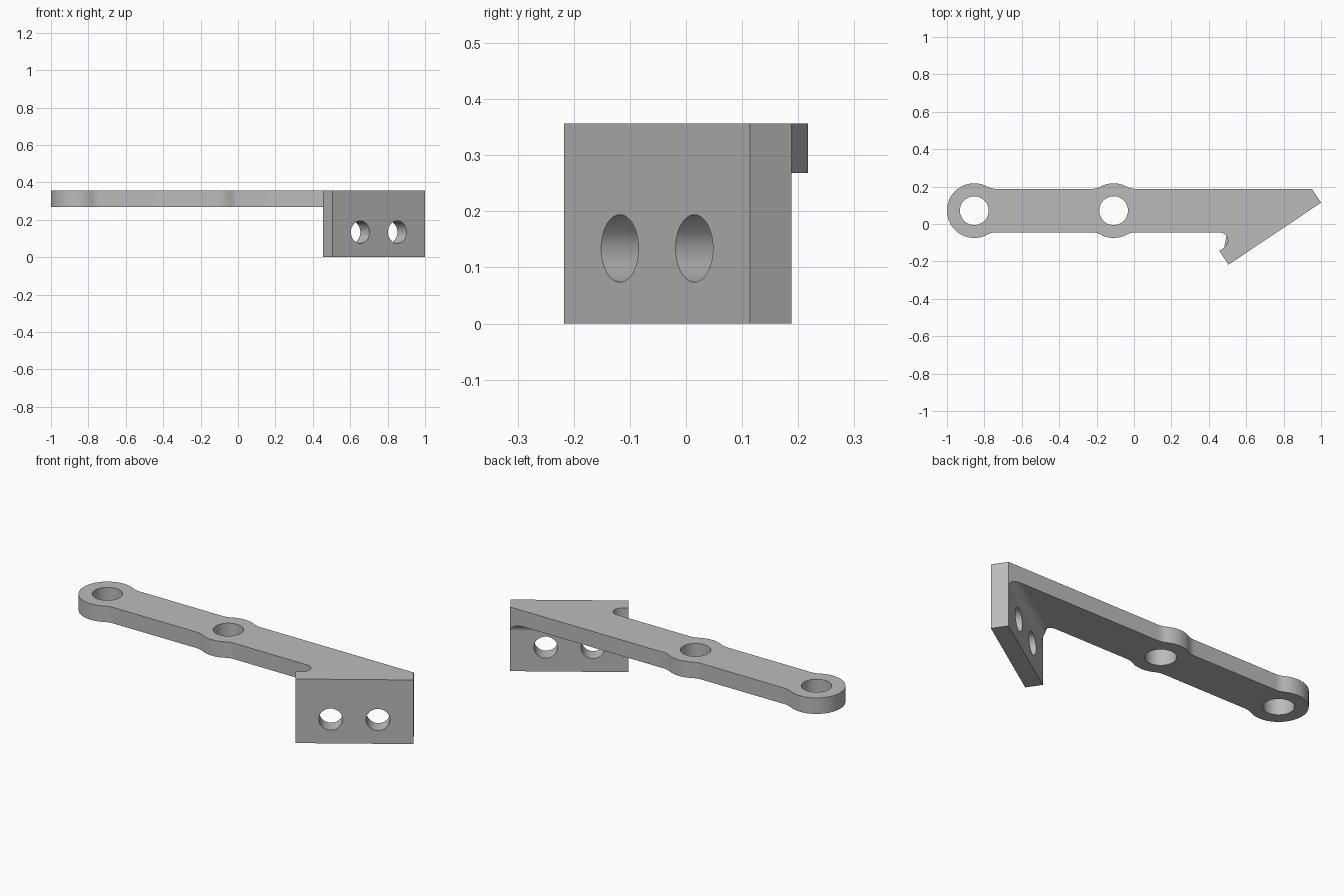
import bpy, bmesh
from math import radians, degrees, sin, cos, sqrt, atan2
from mathutils import Vector, Matrix

if "Cube" in bpy.data.objects:
    bpy.data.objects.remove(bpy.data.objects["Cube"], do_unlink=True)

TOP, UNDER = 0.357, 0.268            # arm top and underside heights
MID, HALF = 0.0715, 0.1165           # arm centre line and half width
EYE_R, HOLE_R, NECK_R = 0.146, 0.077, 0.1
EYES = (-0.854, -0.109)
BACK = Vector((0.4555, -0.1435, 0))  # back lower corner of the mounting plate
LENGTH, THICK, FILLET = 0.596, 0.089, 0.044
ALONG = Vector((0.495, 0.3315, 0)).normalized()
NORMAL = Vector((-ALONG.y, ALONG.x, 0))

grey = bpy.data.materials.new("plain grey")
grey.use_nodes = True
grey.diffuse_color = (0.5, 0.5, 0.5, 1)
grey.node_tree.nodes["Principled BSDF"].inputs["Base Color"].default_value = (0.5, 0.5, 0.5, 1)


def plate_point(t, d=0.0, z=0.0):
    p = BACK + ALONG * t + NORMAL * d
    return Vector((p.x, p.y, z))


def arc(cx, cy, r, start, end, n=12):
    angles = [radians(start + (end - start) * i / n) for i in range(n + 1)]
    return [(cx + r * cos(a), cy + r * sin(a)) for a in angles]


def loft(name, first, second):
    """Closed solid between two matching loops of points."""
    bm = bmesh.new()
    a = [bm.verts.new(p) for p in first]
    b = [bm.verts.new(p) for p in second]
    bm.faces.new(a)
    bm.faces.new(b)
    for i in range(len(a)):
        j = (i + 1) % len(a)
        bm.faces.new((a[i], a[j], b[j], b[i]))
    bmesh.ops.recalc_face_normals(bm, faces=bm.faces)
    mesh = bpy.data.meshes.new(name)
    bm.to_mesh(mesh)
    bm.free()
    mesh.materials.append(grey)
    ob = bpy.data.objects.new(name, mesh)
    bpy.context.collection.objects.link(ob)
    return ob


def prism(name, outline, low, high):
    return loft(name, [(p[0], p[1], low) for p in outline], [(p[0], p[1], high) for p in outline])


def combine(target, tool, operation):
    mod = target.modifiers.new(operation.lower(), "BOOLEAN")
    mod.operation, mod.solver, mod.object = operation, "EXACT", tool
    bpy.context.view_layer.objects.active = target
    bpy.ops.object.modifier_apply(modifier=mod.name)
    bpy.data.objects.remove(tool, do_unlink=True)


def drill(target, centre, axis, radius):
    cutter = prism("hole_cutter", arc(0, 0, radius, 0, 352.5, 47), -0.2, 0.2)
    turn = axis.to_track_quat("Z", "Y").to_matrix().to_4x4()
    cutter.data.transform(Matrix.Translation(centre) @ turn)
    cutter.hide_render = True
    combine(target, cutter, "DIFFERENCE")


# Arm outline: rounded eye, second boss, notch, and an end sunk in the plate
rise = HALF + NECK_R
reach = sqrt((EYE_R + NECK_R) ** 2 - rise ** 2)
lean = degrees(atan2(rise, reach))


def mirrored(points):
    return [(x, 2 * MID - y) for x, y in reversed(points)]


def right_neck(cx):
    return arc(cx + reach, MID + rise, NECK_R, -90, lean - 180, 8)


eye, boss = EYES
left_neck = arc(boss - reach, MID + rise, NECK_R, -lean, -90, 8)
boss_top = right_neck(boss) + arc(boss, MID, EYE_R, lean, 180 - lean, 16)[1:-1] + left_neck
eye_end = right_neck(eye) + arc(eye, MID, EYE_R, lean, 360 - lean, 48)[1:-1] + mirrored(right_neck(eye))

bottom = MID - HALF
notch_y = bottom - FILLET
notch_x = BACK.x + (NORMAL.y * (notch_y - BACK.y) - FILLET) / ALONG.y
notch_t = (Vector((notch_x, notch_y, 0)) - BACK).dot(ALONG)
notch = arc(notch_x, notch_y, FILLET, 90, degrees(atan2(-NORMAL.y, -NORMAL.x)), 16)
sunk_end = [plate_point(notch_t, -THICK / 2)[:2], plate_point(LENGTH - 0.01, -THICK / 2)[:2],
            plate_point(LENGTH)[:2]]
arm = prism("arm_with_mounting_plate", eye_end + mirrored(boss_top) + notch + sunk_end + boss_top,
            UNDER, TOP)

# Slanted mounting plate
corners = [plate_point(t, d)[:2] for t, d in ((0, 0), (0, -THICK), (LENGTH, -THICK), (LENGTH, 0))]
combine(arm, prism("mounting_plate", corners, 0, TOP), "UNION")

# Pivot holes and plate screw holes
for x in EYES:
    drill(arm, Vector((x, MID, TOP)), Vector((0, 0, 1)), HOLE_R)
for share in (0.3, 0.7):
    drill(arm, plate_point(LENGTH * share, -THICK / 2, 0.134), NORMAL, 0.06)

# Concave fillet under the arm, along the back of the plate
section = [(0, UNDER)] + [(FILLET + x, UNDER - FILLET + z) for x, z in arc(0, 0, FILLET, 180, 90)]
starts, ends = [], []
for d, z in section:
    starts.append(plate_point(notch_t + sqrt(max(0, FILLET ** 2 - (FILLET - d) ** 2)), d, z))
    ends.append(plate_point(LENGTH - d * NORMAL.y / ALONG.y, d, z))
fillet = loft("inner_fillet", starts, ends)

# Smooth curved walls, keep edges sharp
bpy.ops.object.select_all(action="DESELECT")
for ob in (arm, fillet):
    ob.select_set(True)
bpy.context.view_layer.objects.active = arm
bpy.ops.object.shade_smooth_by_angle(angle=radians(30))
